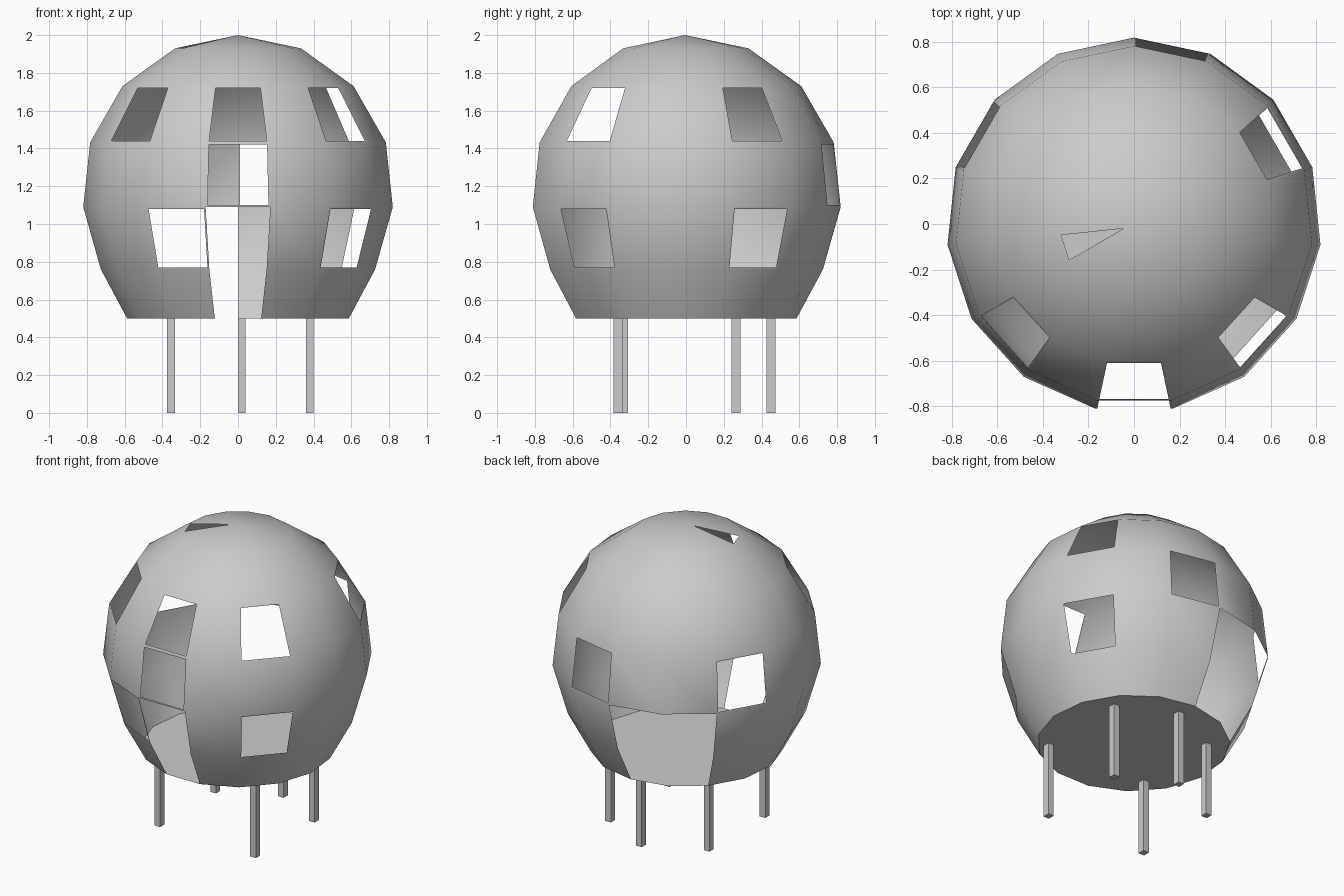
import bpy, bmesh, math
from mathutils import Matrix, Vector

if "Cube" in bpy.data.objects:
    bpy.data.objects.remove(bpy.data.objects["Cube"])

SIDES = 15
STEP = 360 / SIDES
INSET = 0.01
Y_SHIFT = -0.005
# radius and height of each ring, top to bottom
RINGS = [(0.335, 1.93), (0.615, 1.73), (0.787, 1.432), (0.824, 1.09), (0.73, 0.76), (0.59, 0.5)]

# openings as (band, facet), facets counted round from the back
POLE, UPPER, MIDDLE, LOWER, BASE = 0, 2, 3, 4, 5
WINDOWS = {(POLE, 4)}
WINDOWS |= {(UPPER, f) for f in (5, 7, 9, 12)}
WINDOWS |= {(MIDDLE, f) for f in (2, 7, 14)}
WINDOWS |= {(LOWER, f) for f in (6, 9, 12)}
DOORS = {(band, f) for band in (LOWER, BASE) for f in (0, 1, 7)}

grey = bpy.data.materials.new("plain grey")
grey.use_nodes = True
grey.diffuse_color = (0.6, 0.6, 0.6, 1)
grey.node_tree.nodes["Principled BSDF"].inputs["Base Color"].default_value = (0.6, 0.6, 0.6, 1)


def finish(bm, name):
    mesh = bpy.data.meshes.new(name)
    bm.to_mesh(mesh)
    bm.free()
    mesh.materials.append(grey)
    obj = bpy.data.objects.new(name, mesh)
    bpy.context.collection.objects.link(obj)
    return obj


def ring_verts(bm, radius, z):
    angles = [math.radians(90 + STEP * i) for i in range(SIDES)]
    return [bm.verts.new((radius * math.cos(a), radius * math.sin(a) + Y_SHIFT, z)) for a in angles]


# round shell with windows and door openings
bm = bmesh.new()
pole = bm.verts.new((0, Y_SHIFT, 2))
rings = [ring_verts(bm, r, z) for r, z in RINGS]
facets = {}
for i in range(SIDES):
    j = (i + 1) % SIDES
    facets[POLE, i] = bm.faces.new((pole, rings[0][i], rings[0][j]))
    for band, (top, low) in enumerate(zip(rings, rings[1:]), 1):
        facets[band, i] = bm.faces.new((top[i], low[i], low[j], top[j]))
bm.normal_update()
panes = [facets[key] for key in sorted(WINDOWS)]
bmesh.ops.inset_individual(bm, faces=panes, thickness=INSET, use_even_offset=True)
bmesh.ops.delete(bm, geom=panes + [facets[key] for key in sorted(DOORS)], context="FACES")
shell = finish(bm, "shell")
bpy.ops.object.select_all(action="DESELECT")
shell.select_set(True)
bpy.context.view_layer.objects.active = shell
bpy.ops.object.shade_smooth_by_angle(angle=math.radians(35))

# flat floor
bm = bmesh.new()
bm.faces.new(ring_verts(bm, *RINGS[-1]))
finish(bm, "floor")

# five square legs
LEGS = {
    "front_left_leg": (0.38, -0.36),
    "front_right_leg": (-0.355, -0.33),
    "rear_left_leg": (0.38, 0.265),
    "rear_right_leg": (-0.355, 0.265),
    "back_leg": (0.02, 0.45),
}
for name, (x, y) in LEGS.items():
    bm = bmesh.new()
    size = Matrix.Diagonal((0.042, 0.046, 0.5, 1))
    bmesh.ops.create_cube(bm, size=1, matrix=Matrix.Translation(Vector((x, y, 0.25))) @ size)
    finish(bm, name)
